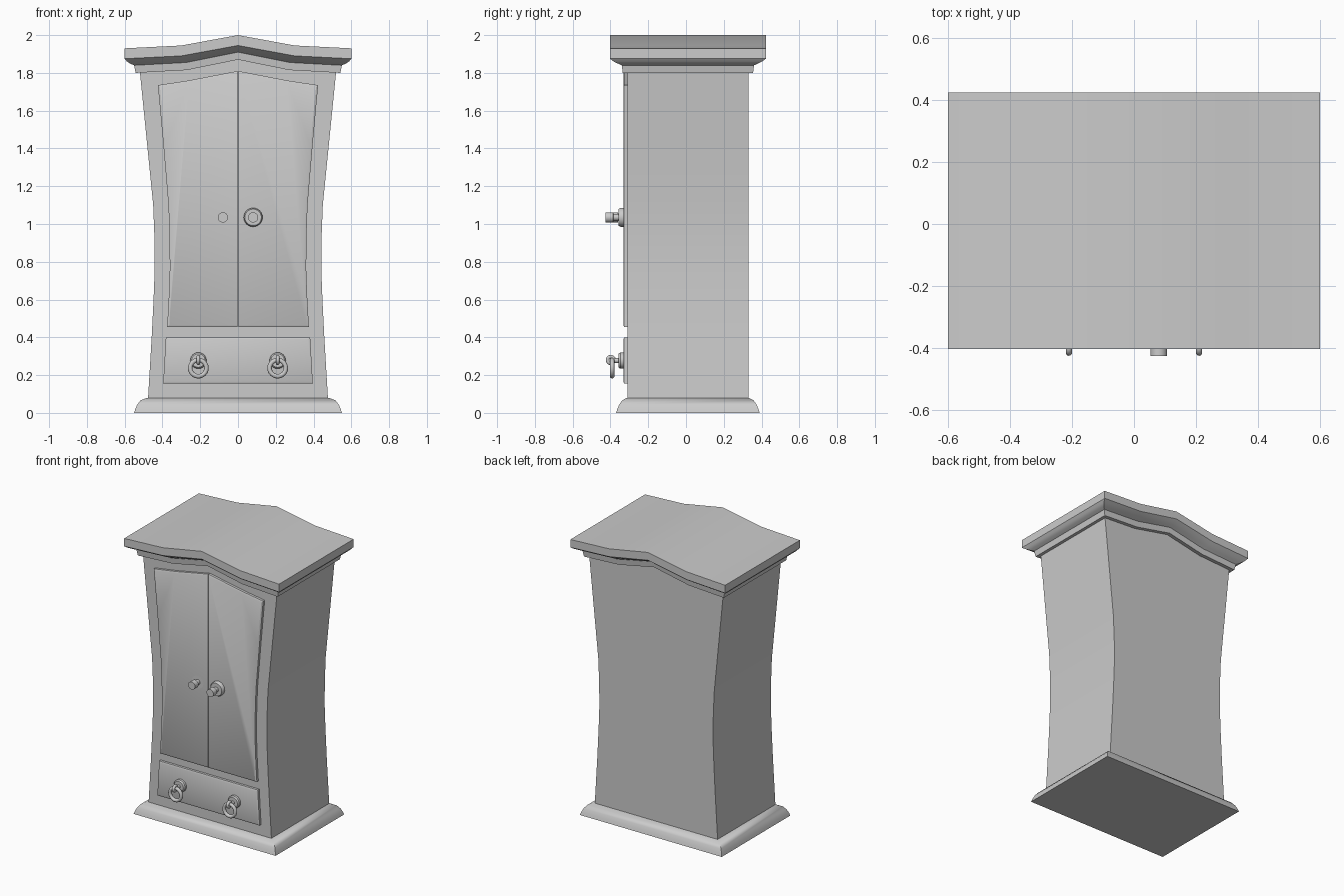
import bpy, bmesh, math

if "Cube" in bpy.data.objects:
    bpy.data.objects.remove(bpy.data.objects["Cube"])

YC = 0.01  # depth centre of the carcass


def finish(name, bm, angle=35):
    bmesh.ops.recalc_face_normals(bm, faces=bm.faces)
    me = bpy.data.meshes.new(name)
    bm.to_mesh(me)
    bm.free()
    ob = bpy.data.objects.new(name, me)
    bpy.context.collection.objects.link(ob)
    bpy.ops.object.select_all(action='DESELECT')
    ob.select_set(True)
    bpy.context.view_layer.objects.active = ob
    bpy.ops.object.shade_smooth_by_angle(angle=math.radians(angle))
    return ob


def bridge(bm, a, b):
    n = len(a)
    for i in range(n):
        bm.faces.new((a[i], a[(i + 1) % n], b[(i + 1) % n], b[i]))


def slab(name, layers):
    """Loft (y, outline of x,z points) layers along depth."""
    bm = bmesh.new()
    rings = [[bm.verts.new((x, y, z)) for x, z in pts] for y, pts in layers]
    for a, b in zip(rings, rings[1:]):
        bridge(bm, a, b)
    bm.faces.new(rings[0])
    bm.faces.new(rings[-1])
    return finish(name, bm, 25)


def moulding(name, layers, wave):
    """Stack (half x, half y, z) rectangles; wave lifts z across the width."""
    bm = bmesh.new()
    n = len(wave)
    rings = []
    for hx, hy, z in layers:
        row = [(hx * (2 * i / (n - 1) - 1), z + wave[i]) for i in range(n)]
        front = [bm.verts.new((x, YC - hy, h)) for x, h in row]
        back = [bm.verts.new((x, YC + hy, h)) for x, h in row]
        rings.append(front + back[::-1])
    for a, b in zip(rings, rings[1:]):
        bridge(bm, a, b)
    for r in (rings[0], rings[-1]):
        for i in range(n - 1):
            bm.faces.new((r[i], r[i + 1], r[2 * n - 2 - i], r[2 * n - 1 - i]))
    return finish(name, bm)


def lathe(name, profile, x, z, dy=0, sides=24):
    """Turn (radius, y) points about the y axis."""
    bm = bmesh.new()
    rings = [[bm.verts.new((x + r * math.cos(t * math.tau / sides), y + dy,
                            z + r * math.sin(t * math.tau / sides)))
              for t in range(sides)] for r, y in profile]
    for a, b in zip(rings, rings[1:]):
        bridge(bm, a, b)
    bm.faces.new(rings[0])
    bm.faces.new(rings[-1])
    return finish(name, bm)


def ring(name, loc, rot, major, minor):
    bpy.ops.mesh.primitive_torus_add(location=loc, rotation=rot, major_radius=major,
                                     minor_radius=minor, major_segments=24, minor_segments=10)
    bpy.context.object.name = name
    bpy.ops.object.shade_smooth()


# Waisted body with peaked top
side = [(0.477, 0.06), (0.476, 0.08), (0.457, 0.4), (0.447, 0.6), (0.441, 0.76),
        (0.442, 0.92), (0.449, 1.1), (0.481, 1.42), (0.52, 1.81)]
body = side + [(0.28, 1.84), (0, 1.89), (-0.28, 1.84)] + [(-x, z) for x, z in side[::-1]]
slab("body", [(-0.31, body), (0.33, body)])

# Base moulding
moulding("base_moulding", [(0.55, 0.38, 0), (0.544, 0.374, 0.02), (0.533, 0.363, 0.045),
                           (0.515, 0.347, 0.067), (0.48, 0.322, 0.08)], [0, 0])

# Cornice with a serpentine top
moulding("cornice", [(0.542, 0.345, 1.80), (0.55, 0.35, 1.84), (0.57, 0.37, 1.849),
                     (0.588, 0.392, 1.86), (0.6, 0.4135, 1.875), (0.6, 0.4135, 1.93)],
         [0, 0.015, 0.07, 0.015, 0])

# Doors, bevelled along their outer edges
door_side = [(0.375, 0.455), (0.366, 0.62), (0.361, 0.76), (0.362, 0.92),
             (0.368, 1.1), (0.395, 1.42), (0.424, 1.735)]


def door_outline(s, d):
    edge = [(x - d, z) for x, z in door_side]
    edge[0] = (edge[0][0], edge[0][1] + d)
    edge[-1] = (edge[-1][0], edge[-1][1] - d)
    pts = [(0.002, 0.455 + d)] + edge + [(0.26, 1.76 - d), (0.002, 1.81 - d)]
    return [(s * x, z) for x, z in pts]


for s, label in ((-1, "left"), (1, "right")):
    slab(label + "_door", [(-0.305, door_outline(s, 0)), (-0.327, door_outline(s, 0)),
                           (-0.332, door_outline(s, 0.011))])
    # Turned door knob; the left one sits slightly deeper
    lathe(label + "_door_knob",
          [(0.05, -0.315), (0.05, -0.347), (0.044, -0.357), (0.018, -0.357),
           (0.018, -0.383), (0.027, -0.386), (0.027, -0.425)],
          s * 0.08, 1.035, 0.025 if s < 0 else 0)
    # Drawer pull: rosette with stem, loop and hanging ring
    x = s * 0.21
    lathe(label + "_pull_rosette", [(0.043, -0.32), (0.043, -0.348), (0.036, -0.357),
                                    (0.013, -0.357), (0.013, -0.382)], x, 0.277)
    ring(label + "_pull_loop", (x, -0.398, 0.28), (0, math.pi / 2, 0), 0.017, 0.01)
    ring(label + "_pull_ring", (x, -0.391, 0.237), (math.pi / 2, 0, 0), 0.043, 0.012)


# Drawer front
def drawer_outline(d):
    return [(-0.396 + d, 0.155 + d), (0.396 - d, 0.155 + d), (0.382 - d, 0.4 - d), (-0.382 + d, 0.4 - d)]


slab("drawer", [(-0.305, drawer_outline(0)), (-0.327, drawer_outline(0)), (-0.332, drawer_outline(0.011))])
